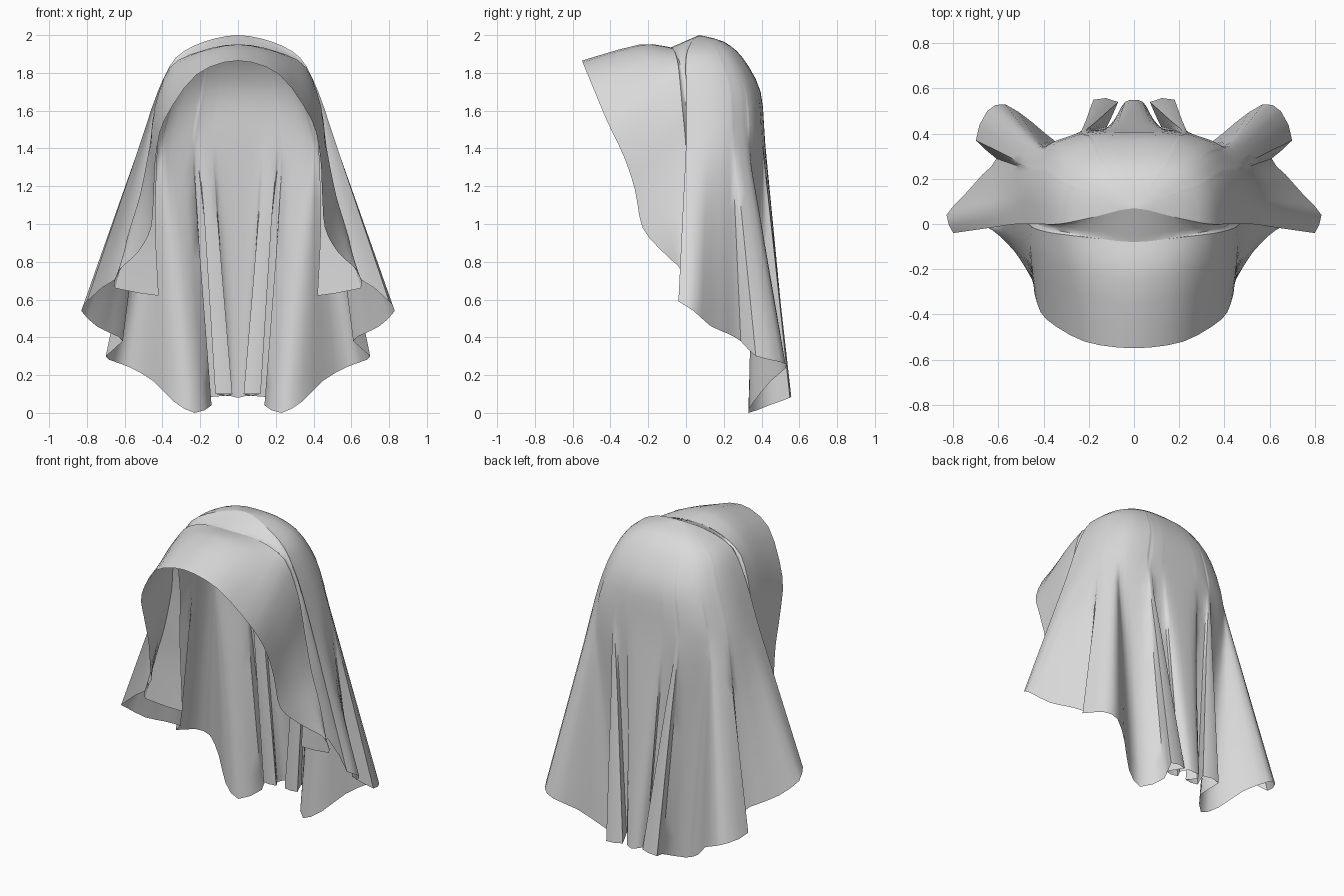
import bpy, bmesh, math
from mathutils import Vector

if "Cube" in bpy.data.objects:
    bpy.data.objects.remove(bpy.data.objects["Cube"], do_unlink=True)

cloth = bpy.data.materials.new("grey_cloth")
cloth.use_nodes = True
GREY = (0.7, 0.7, 0.7, 1)
cloth.diffuse_color = GREY
shader = cloth.node_tree.nodes["Principled BSDF"]
shader.inputs["Base Color"].default_value = GREY
shader.inputs["Roughness"].default_value = 0.9


def vectors(points):
    return [Vector(p) for p in points]


def smooth_line(points, steps):
    """Pass a smooth curve through the points, level across the centre line."""
    first = points[0]
    ghost = first.copy()
    if abs(first.x) < 1e-5:
        ghost = Vector((-points[1].x, points[1].y, points[1].z))
    ctrl = [ghost] + points + [points[-1]]
    out = []
    for a, b, c, d in zip(ctrl, ctrl[1:], ctrl[2:], ctrl[3:]):
        for k in range(steps):
            t = k / steps
            m0, m1 = (c - a) * 0.45, (d - b) * 0.45
            h = t * t * (3 - 2 * t)
            out.append(b.lerp(c, h) + m0 * (t * (1 - t) ** 2) - m1 * (t * t * (1 - t)))
    return out + [points[-1].copy()]


def cloth_sheet(name, rows, across=2, down=3):
    """Skin a grid of points (rows run down the cloth) and mirror it."""
    lines = [smooth_line(r, across) for r in rows]
    columns = [smooth_line(list(c), down) for c in zip(*lines)]
    bm = bmesh.new()
    grid = [[bm.verts.new(p) for p in c] for c in columns]
    for left, right in zip(grid, grid[1:]):
        for i in range(len(left) - 1):
            bm.faces.new((left[i], right[i], right[i + 1], left[i + 1]))
    bmesh.ops.remove_doubles(bm, verts=bm.verts, dist=0.0005)
    bmesh.ops.recalc_face_normals(bm, faces=bm.faces)
    mesh = bpy.data.meshes.new(name)
    bm.to_mesh(mesh)
    bm.free()
    mesh.materials.append(cloth)
    obj = bpy.data.objects.new(name, mesh)
    bpy.context.collection.objects.link(obj)
    bpy.ops.object.select_all(action="DESELECT")
    obj.select_set(True)
    bpy.context.view_layer.objects.active = obj
    bpy.ops.object.shade_smooth_by_angle(angle=math.radians(50))
    mirror = obj.modifiers.new("mirror", "MIRROR")
    mirror.merge_threshold = 0.001
    return obj


# Hem of the back drape, from the centre back fold round to the side tip
hem = vectors([
    (0, .55, .08), (.04, .54, .09), (.065, .49, .09), (.03, .43, .1),
    (.12, .43, .1), (.07, .54, .09), (.18, .55, .08), (.14, .44, .04),
    (.23, .33, 0), (.34, .36, .06), (.45, .45, .17), (.57, .53, .24),
    (.65, .5, .27), (.7, .37, .3), (.61, .29, .38), (.67, .22, .42),
    (.75, .13, .46), (.83, .04, .54), (.8, -.04, .59)])

# Where each fold hangs from on the crown
angles = [0.0]
for p in hem[1:]:
    angles.append(max(angles[-1] + 0.03, math.atan2(p.x, p.y)))
angles = [a / angles[-1] * math.pi / 2 for a in angles]

# Crown rings: height, half width, back depth, front depth
rings = [(2, 0, .07, .07), (1.965, .18, .2, .03), (1.88, .33, .3, 0),
         (1.7, .425, .395, 0), (1.42, .52, .42, 0)]


def crown_point(ring, a):
    z, wide, back, front = ring
    s, c = max(math.sin(a), 0) ** 0.7, max(math.cos(a), 0) ** 0.7
    return Vector((wide * s, front + (back - front) * c, z))


drape = [[crown_point(r, a) for a in angles] for r in rings]
for step in (1, 2, 3):
    drape.append([top.lerp(low, step / 3) for top, low in zip(drape[4], hem)])
cloth_sheet("back_drape", drape)

# Hood: open front rim, rounded middle, seam against the drape
rim = vectors([
    (0, -.55, 1.865), (.22, -.52, 1.79), (.39, -.42, 1.55), (.435, -.33, 1.36),
    (.445, -.27, 1.18), (.46, -.23, .98), (.53, -.12, .85), (.63, -.02, .76)])
seam = vectors([
    (0, -.08, 1.935), (.2, -.06, 1.915), (.36, -.04, 1.83), (.44, -.02, 1.62),
    (.47, 0, 1.4), (.52, 0, 1.15), (.58, 0, .95), (.65, -.01, .66)])
middle = []
for i, (a, b) in enumerate(zip(rim, seam)):
    p = a.lerp(b, 0.65)
    p.x *= 1.02
    p.z += 0.04 * max(0, 1 - i / 3)
    middle.append(p)
cloth_sheet("hood", list(zip(*[rim, middle, seam])) and
            [[a, b, c] for a, b, c in zip(rim, middle, seam)], across=3)

# Side pleats: tucked inward behind the hood, then out to the drape edge
pleats = []
for i, s in enumerate(seam):
    f = i / (len(seam) - 1)
    edge = drape[i][-1]
    tuck = s + Vector((-0.23 * f ** 3, 0.05 * f, -0.04 * f))
    swell = tuck.lerp(edge, 0.52) + Vector((0, 0.03 * f, 0.12 * f ** 3))
    pleats.append([s, tuck, swell, edge])
cloth_sheet("side_pleats", pleats)
